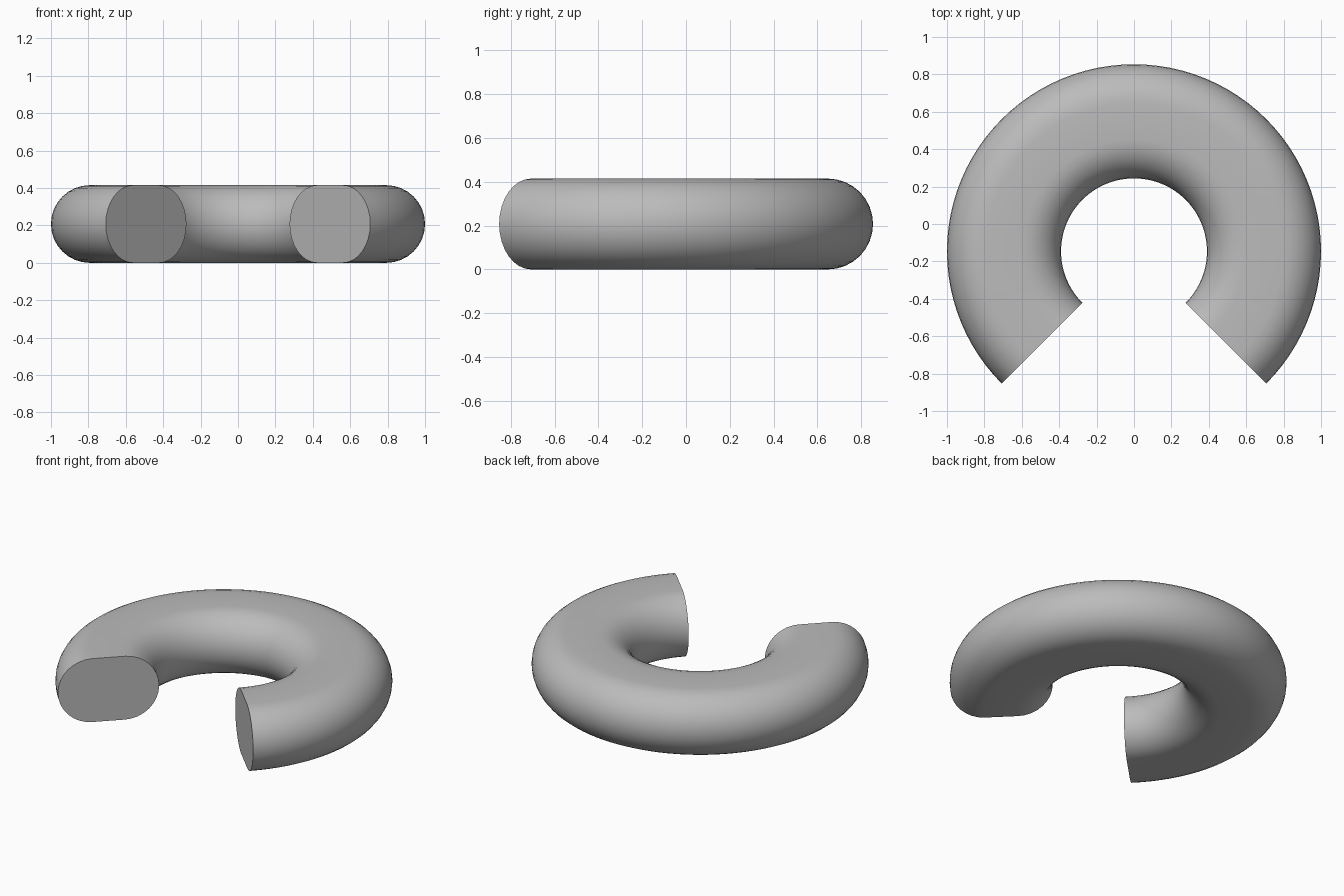
import bpy, bmesh, math

cube = bpy.data.objects.get("Cube")
if cube:
    bpy.data.objects.remove(cube, do_unlink=True)

R_IN, R_OUT, HEIGHT = 0.39, 1.0, 0.415
CENTRE_Y = -0.146
START, SWEEP = math.radians(-45), math.radians(270)
SEGMENTS, ARC = 72, 16

grey = bpy.data.materials.new("plain grey")
grey.use_nodes = True
colour = (0.5, 0.5, 0.5, 1)
grey.diffuse_color = colour
grey.node_tree.nodes["Principled BSDF"].inputs["Base Color"].default_value = colour

# Rounded slot cross-section: two half circles joined by flats, as (radius, z)
r = HEIGHT / 2
profile = []
for middle, first in ((R_OUT - r, -math.pi / 2), (R_IN + r, math.pi / 2)):
    for i in range(ARC + 1):
        a = first + math.pi * i / ARC
        profile.append((middle + r * math.cos(a), r + r * math.sin(a)))

# Sweep the section round the centre, then close both ends
bm = bmesh.new()
rings = []
for s in range(SEGMENTS + 1):
    t = START + SWEEP * s / SEGMENTS
    rings.append([bm.verts.new((p * math.cos(t), CENTRE_Y + p * math.sin(t), z))
                  for p, z in profile])
n = len(profile)
for a, b in zip(rings, rings[1:]):
    for i in range(n):
        j = (i + 1) % n
        bm.faces.new((a[i], b[i], b[j], a[j]))
bm.faces.new(rings[0])
bm.faces.new(rings[-1][::-1])
bmesh.ops.recalc_face_normals(bm, faces=bm.faces)

mesh = bpy.data.meshes.new("open_ring")
bm.to_mesh(mesh)
bm.free()
mesh.materials.append(grey)
ring = bpy.data.objects.new("open_ring", mesh)
bpy.context.collection.objects.link(ring)

# Smooth sides with crisp end caps
bpy.ops.object.select_all(action="DESELECT")
ring.select_set(True)
bpy.context.view_layer.objects.active = ring
bpy.ops.object.shade_smooth_by_angle(angle=math.radians(35))
